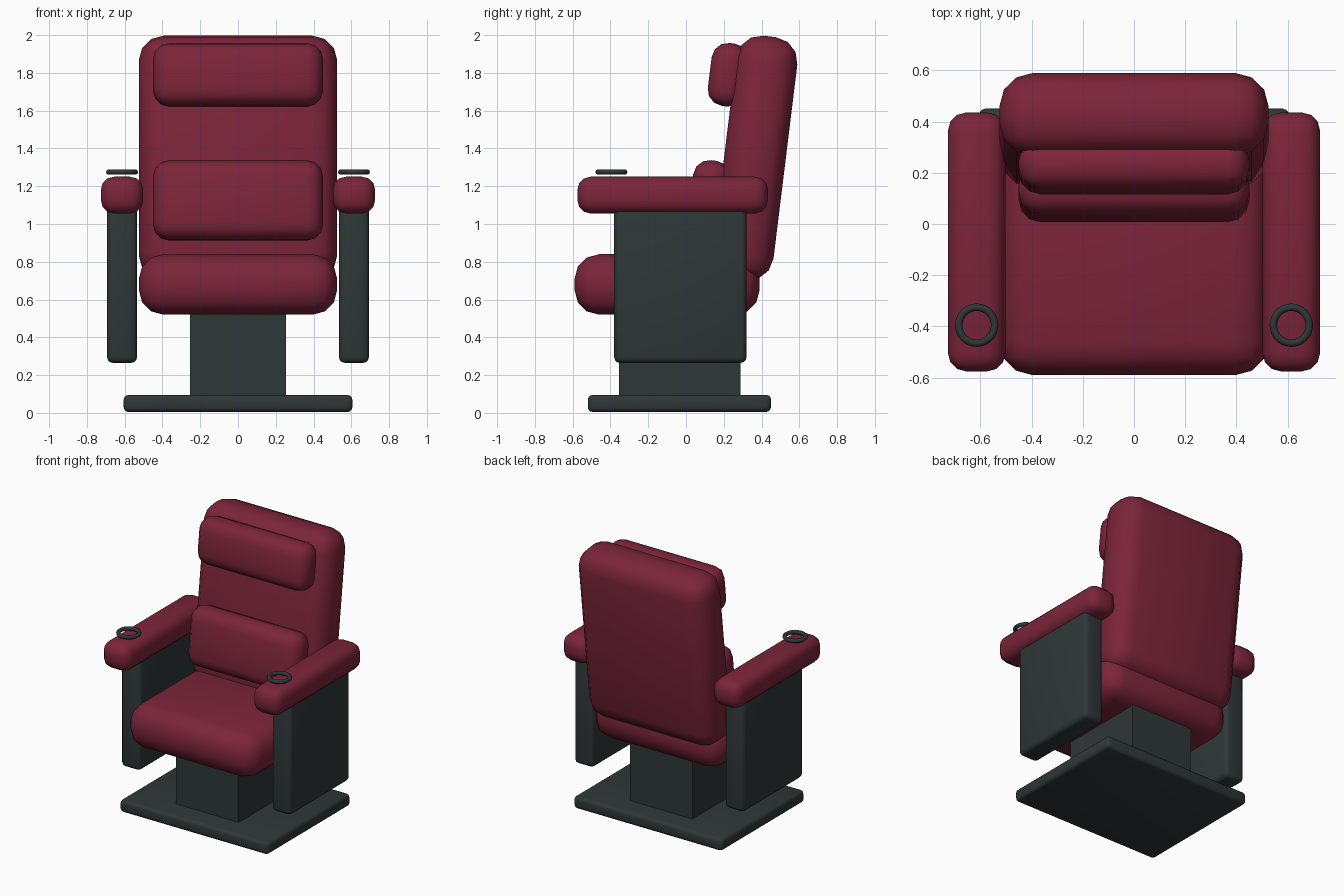
import bpy
import math

if "Cube" in bpy.data.objects:
    bpy.data.objects.remove(bpy.data.objects["Cube"], do_unlink=True)


def material(name, rgb):
    mat = bpy.data.materials.new(name)
    mat.use_nodes = True
    mat.diffuse_color = (*rgb, 1)
    mat.node_tree.nodes["Principled BSDF"].inputs["Base Color"].default_value = (*rgb, 1)
    return mat


burgundy = material("burgundy_upholstery", (0.2, 0.018, 0.042))
charcoal = material("charcoal_frame", (0.028, 0.038, 0.038))


def finish(name, mat):
    obj = bpy.context.object
    obj.name = name
    obj.data.materials.append(mat)
    bpy.ops.object.shade_smooth_by_angle(angle=math.radians(60))
    return obj


def rounded_box(name, mat, center, size, bevel, lean=0.0):
    """Box with rounded edges, leaning back by an angle in degrees."""
    bpy.ops.mesh.primitive_cube_add(size=1)
    obj = bpy.context.object
    obj.scale = size
    bpy.ops.object.transform_apply(location=False, rotation=False, scale=True)
    if bevel:
        mod = obj.modifiers.new("Rounding", "BEVEL")
        mod.width = bevel
        mod.segments = 3
        bpy.ops.object.modifier_apply(modifier=mod.name)
    obj.location = center
    obj.rotation_euler.x = -math.radians(lean)
    return finish(name, mat)


LEAN = 7

# Floor plate and pedestal
rounded_box("base_plate", charcoal, (0, -0.035, 0.05), (1.21, 0.97, 0.09), 0.025)
rounded_box("pedestal", charcoal, (0, -0.033, 0.32), (0.51, 0.645, 0.5), 0)

# Cushions
rounded_box("seat", burgundy, (0, -0.1, 0.68), (1.05, 0.98, 0.32), 0.13)
rounded_box("backrest", burgundy, (0, 0.365, 1.35), (1.05, 0.325, 1.295), 0.13, LEAN)
rounded_box("lumbar_cushion", burgundy, (0, 0.122, 1.125), (0.9, 0.2, 0.425), 0.085, LEAN)
rounded_box("headrest", burgundy, (0, 0.225, 1.79), (0.9, 0.2, 0.335), 0.085, LEAN)

# Arms, each with a cup ring hovering just above the pad
for side, sign in (("left", 1), ("right", -1)):
    x = sign * 0.614
    rounded_box(side + "_side_panel", charcoal, (x, -0.03, 0.68), (0.158, 0.7, 0.83), 0.03)
    rounded_box(side + "_armrest", burgundy, (x, -0.07, 1.153), (0.224, 1.01, 0.195), 0.07)
    bpy.ops.mesh.primitive_torus_add(
        location=(x, -0.395, 1.275), major_radius=0.07, minor_radius=0.0145,
        major_segments=32, minor_segments=10)
    finish(side + "_cup_ring", charcoal)
